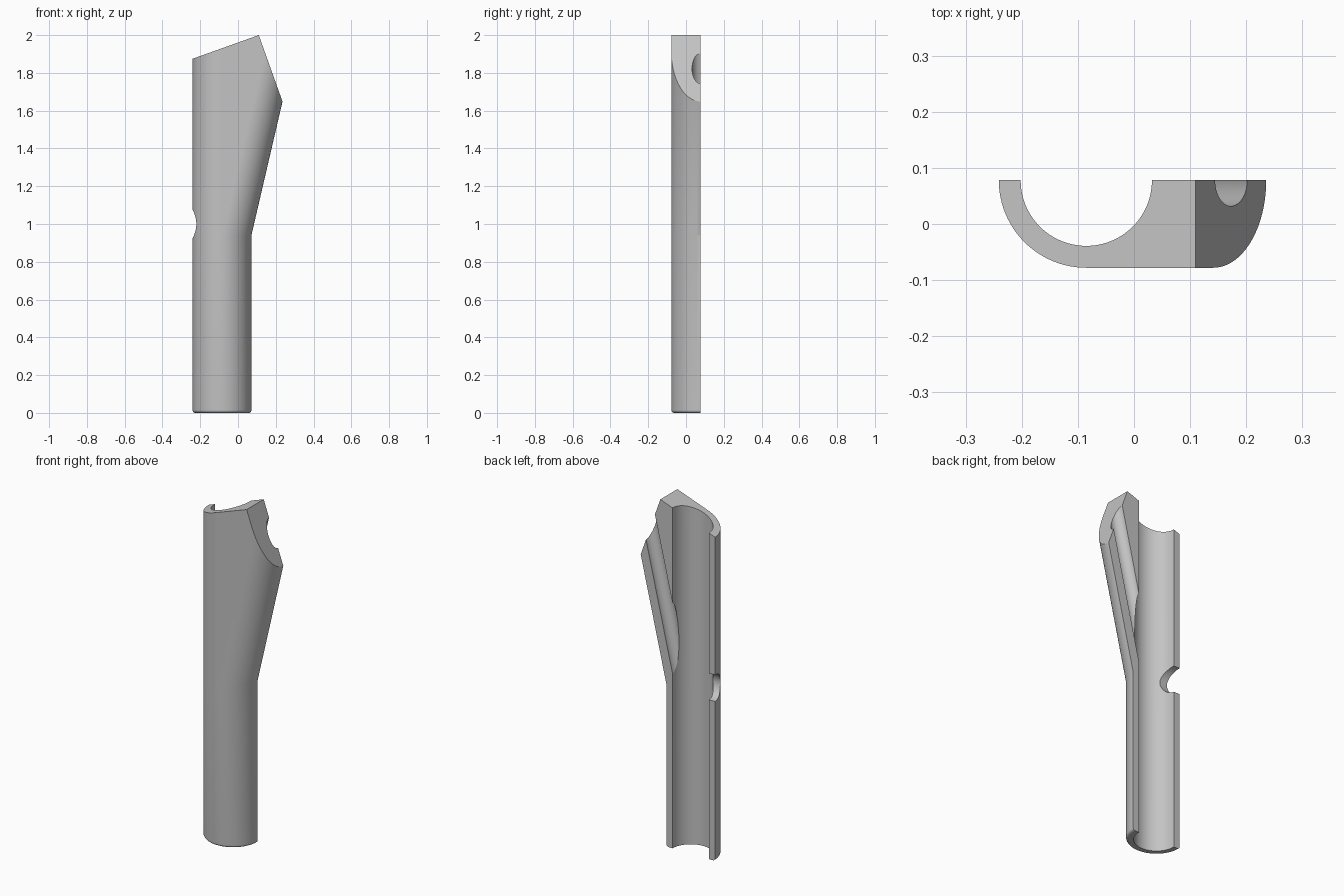
import bpy, bmesh, math
from mathutils import Vector

cube = bpy.data.objects.get("Cube")
if cube:
    bpy.data.objects.remove(cube, do_unlink=True)

BACK = 0.078          # flat back plane, also holds every bore axis
AXIS = -0.085         # x of the main tube axis
OUTER, BORE = 0.156, 0.117
BEND, SLOPE = 0.94, 0.2324
FILLET, SEG = 0.015, 24

grey = bpy.data.materials.new("plain grey")
grey.use_nodes = True
colour = (0.55, 0.55, 0.55, 1)
grey.diffuse_color = colour
grey.node_tree.nodes["Principled BSDF"].inputs["Base Color"].default_value = colour


def section(bm, z, r):
    """Half-round section whose right half drifts outwards above the bend."""
    shift = max(0, z - BEND) * SLOPE
    ring = []
    for cx, start in ((AXIS, math.pi), (AXIS + shift, 1.5 * math.pi)):
        for i in range(SEG + 1):
            a = start + i / SEG * math.pi / 2
            ring.append(bm.verts.new((cx + r * math.cos(a), BACK + r * math.sin(a), z)))
    return ring


def slice_off(bm, co, normal):
    geom = bm.verts[:] + bm.edges[:] + bm.faces[:]
    cut = bmesh.ops.bisect_plane(bm, geom=geom, plane_co=co, plane_no=normal, clear_outer=True)
    edges = [e for e in cut["geom_cut"] if isinstance(e, bmesh.types.BMEdge)]
    bmesh.ops.edgeloop_fill(bm, edges=edges)


# Outer body: rounded foot, straight tube, then flared branch
bm = bmesh.new()
levels = []
for i in range(9):
    a = i / 8 * math.pi / 2
    levels.append((FILLET * (1 - math.sin(a)), OUTER - FILLET * (1 - math.cos(a))))
levels = [(z, r) for z, r in reversed(levels)]
levels = sorted((z, OUTER - FILLET + math.sqrt(max(0, FILLET**2 - (FILLET - z)**2))) for z, r in levels)
levels += [(BEND, OUTER), (2.3, OUTER)]
rings = [section(bm, z, r) for z, r in levels]
for low, high in zip(rings, rings[1:]):
    for j in range(len(low)):
        k = (j + 1) % len(low)
        bm.faces.new((low[j], low[k], high[k], high[j]))
bm.faces.new(rings[0][::-1])
bm.faces.new(rings[-1])
bmesh.ops.remove_doubles(bm, verts=bm.verts[:], dist=1e-5)

# Two slanted end cuts meeting at the peak
peak = Vector((0.11, 0, 2.0))
slice_off(bm, peak, Vector((-0.125, 0, 0.35)))
slice_off(bm, peak, Vector((0.35, 0, 0.125)))
bmesh.ops.recalc_face_normals(bm, faces=bm.faces[:])
mesh = bpy.data.meshes.new("tube_half")
bm.to_mesh(mesh)
bm.free()
mesh.materials.append(grey)
body = bpy.data.objects.new("tube_half", mesh)
bpy.context.collection.objects.link(body)


def drill(name, start, end, radius):
    """Remove a round channel running between two points."""
    start, end = Vector(start), Vector(end)
    way = end - start
    bpy.ops.mesh.primitive_cylinder_add(vertices=96, radius=radius, depth=way.length,
                                        location=(start + end) / 2)
    cutter = bpy.context.object
    cutter.name = name
    cutter.hide_render = True
    cutter.rotation_euler = way.to_track_quat("Z", "Y").to_euler()
    cutter.data.materials.append(grey)
    mod = body.modifiers.new(name, "BOOLEAN")
    mod.operation, mod.solver, mod.object = "DIFFERENCE", "EXACT", cutter
    bpy.ops.object.select_all(action="DESELECT")
    body.select_set(True)
    bpy.context.view_layer.objects.active = body
    bpy.ops.object.modifier_apply(modifier=name)
    bpy.data.objects.remove(cutter, do_unlink=True)


# Main bore, branch channel and side notch
drill("main_bore", (AXIS, BACK, -0.2), (AXIS, BACK, 2.3), BORE)
mouth = Vector((0.173, BACK, 1.823))
lean = Vector((SLOPE, 0, 1))
drill("branch_channel", mouth - lean * 0.95, mouth + lean * 0.4, 0.046)
drill("side_notch", (-0.4, BACK, 1.0), (AXIS, BACK, 1.0), 0.077)

bpy.ops.object.shade_smooth_by_angle(angle=math.radians(13))
